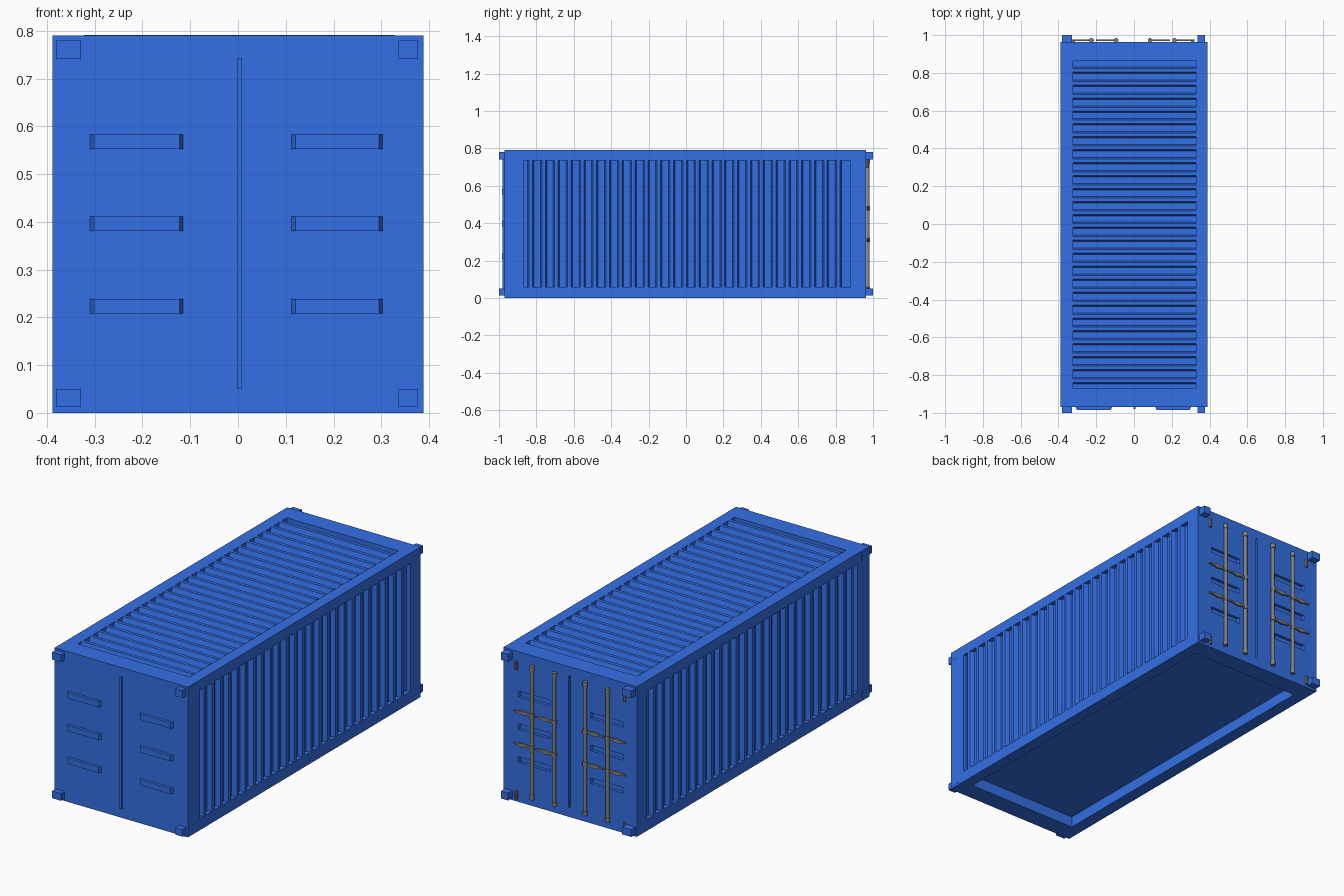
import bpy, bmesh, math
from mathutils import Vector

if "Cube" in bpy.data.objects:
    bpy.data.objects.remove(bpy.data.objects["Cube"])


def material(name, rgb):
    m = bpy.data.materials.new(name)
    m.diffuse_color = (*rgb, 1)
    m.use_nodes = True
    m.node_tree.nodes["Principled BSDF"].inputs["Base Color"].default_value = m.diffuse_color
    return m


BLUE = material("blue_paint", (0.034, 0.16, 0.78))
STEEL = material("dull_steel", (0.23, 0.22, 0.20))


def mesh_object(name, bm, mat):
    bmesh.ops.recalc_face_normals(bm, faces=bm.faces)
    me = bpy.data.meshes.new(name)
    bm.to_mesh(me)
    bm.free()
    me.materials.append(mat)
    ob = bpy.data.objects.new(name, me)
    bpy.context.collection.objects.link(ob)
    return ob


def box(name, x, y, z, mat=BLUE, taper=0):
    """Box from ranges; taper narrows the -y face along x."""
    bm = bmesh.new()
    bmesh.ops.create_cube(bm, size=1)
    for v in bm.verts:
        s = v.co.copy()
        v.co = Vector([(r[0] + r[1]) / 2 + c * (r[1] - r[0]) for r, c in zip((x, y, z), s)])
        if s.y < 0:
            v.co.x -= math.copysign(taper, s.x)
    return mesh_object(name, bm, mat)


def cut(target, *ranges, taper=0):
    cutter = box("cutter", *ranges, taper=taper)
    cutter.hide_render = True
    mod = target.modifiers.new("cut", 'BOOLEAN')
    mod.operation, mod.solver, mod.object = 'DIFFERENCE', 'EXACT', cutter
    bpy.context.view_layer.objects.active = target
    bpy.ops.object.modifier_apply(modifier=mod.name)
    bpy.data.objects.remove(cutter)


def cylinder(bm, x, y, z0, z1, r, sides=12):
    res = bmesh.ops.create_cone(bm, cap_ends=True, segments=sides, radius1=r, radius2=r, depth=z1 - z0)
    bmesh.ops.translate(bm, verts=res["verts"], vec=(x, y, (z0 + z1) / 2))


def corrugated(name, y0, y1, place, a, b):
    """Pressed sheet: wide recessed pans between narrow ridges level with the frame."""
    depth, pan, slope, ridge = 0.024, 0.034, 0.008, 0.0185
    pts, y = [(y0, depth)], y0 + 0.023
    while y + 2 * slope + ridge < y1 - 0.004:
        pts += [(y, depth), (y + slope, 0), (y + slope + ridge, 0), (y + 2 * slope + ridge, depth)]
        y += pan + 2 * slope + ridge
    pts.append((y1, depth))
    bm = bmesh.new()
    rows = [[bm.verts.new(place(py, d, s)) for py, d in pts] for s in (a, b)]
    for i in range(len(pts) - 1):
        bm.faces.new((rows[0][i], rows[0][i + 1], rows[1][i + 1], rows[1][i]))
    return mesh_object(name, bm, BLUE)


# Frame with openings on the sides, roof and floor
frame = box("frame", (-0.388, 0.388), (-0.97, 0.963), (0, 0.79))
cut(frame, (-1, 1), (-0.87, 0.88), (0.06, 0.735))
cut(frame, (-0.322, 0.328), (-0.87, 0.865), (-1, 1.5))

# Door ribs and seam: raised on the front, pressed in on the back
ribs = [((-0.31, -0.115), z) for z in (0.223, 0.396, 0.568)]
ribs += [((0.112, 0.303), z) for z in (0.223, 0.396, 0.568)]
for xr, z in ribs:
    zr = (z - 0.015, z + 0.015)
    box("front_door_rib", xr, (-0.985, -0.969), zr, taper=0.008)
    cut(frame, xr, (0.948, 0.97), zr, taper=0.008)
box("front_door_seam", (-0.002, 0.008), (-0.98, -0.969), (0.05, 0.742))
cut(frame, (-0.002, 0.008), (0.952, 0.97), (0.05, 0.742))

# Corrugated walls and roof, flat floor
for side, sx in (("right", 1), ("left", -1)):
    corrugated(side + "_wall", -0.87, 0.88, lambda y, d, s: (sx * (0.3885 - d), y, s), 0.06, 0.735)
corrugated("roof", -0.87, 0.865, lambda y, d, s: (s, y, 0.791 - d), -0.322, 0.328)
box("floor", (-0.33, 0.33), (-0.88, 0.89), (0.058, 0.07))

# Corner castings
for zr in ((0.012, 0.05), (0.741, 0.78)):
    for xr in ((-0.381, -0.329), (0.336, 0.377)):
        for yr in ((-1, -0.96), (0.955, 1)):
            box("corner_casting", xr, yr, zr)
    for sx in (-1, 1):
        box("side_casting", sorted((sx * 0.38, sx * 0.3887)), (-0.963, -0.91), zr)

# Locking rods with end collars, guide collars and lever handles
RY = 0.973
for x in (-0.225, -0.095, 0.085, 0.215):
    out = math.copysign(1, x)
    bm = bmesh.new()
    cylinder(bm, x, RY, 0.045, 0.735, 0.009)
    for z0, z1 in ((0.04, 0.062), (0.718, 0.742), (0.298, 0.322), (0.468, 0.492)):
        cylinder(bm, x, RY, z0, z1, 0.012)
    mesh_object("locking_rod", bm, STEEL)
    for z in (0.31, 0.48):
        bm = bmesh.new()
        profile = [(-0.012, 0.004), (0.03, 0.006), (0.055, 0.011), (0.075, 0.006), (0.105, 0.003)]
        outline = profile + [(t, -h) for t, h in reversed(profile)]
        face = bm.faces.new([bm.verts.new((x + out * t, RY - 0.004, z + h)) for t, h in outline])
        ext = bmesh.ops.extrude_face_region(bm, geom=[face])
        bmesh.ops.translate(bm, vec=(0, 0.009, 0),
                            verts=[g for g in ext["geom"] if isinstance(g, bmesh.types.BMVert)])
        mesh_object("lever_handle", bm, STEEL)

# Door hinge pins
for x in (-0.32, 0.31):
    for z0, z1 in ((0.015, 0.06), (0.695, 0.74)):
        bm = bmesh.new()
        cylinder(bm, x, 0.967, z0, z1, 0.008, 8)
        mesh_object("hinge_pin", bm, STEEL)
